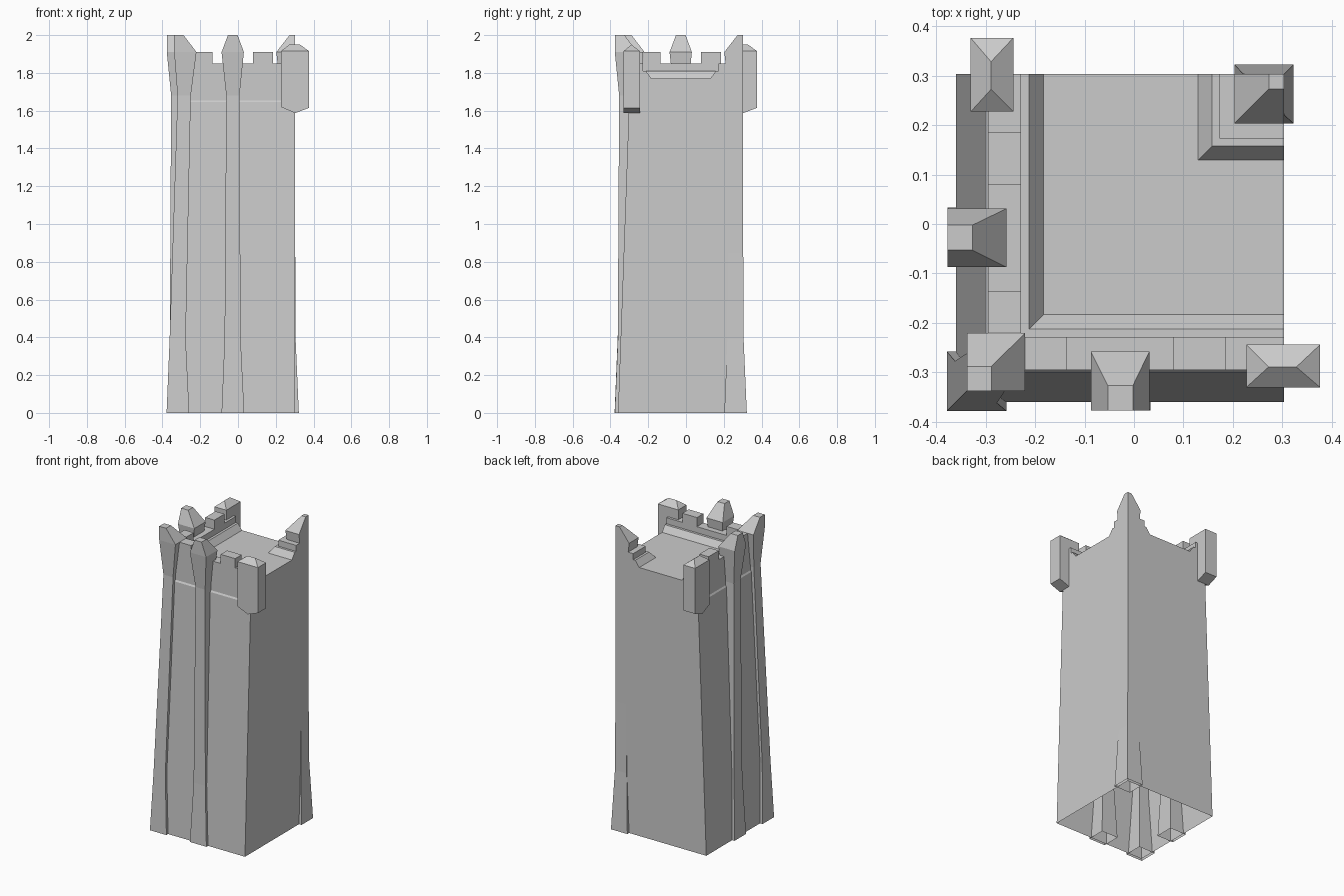
import bpy, bmesh

if "Cube" in bpy.data.objects:
    bpy.data.objects.remove(bpy.data.objects["Cube"])

E = 0.303  # flat back and right wall planes


def finish(name, bm):
    bmesh.ops.remove_doubles(bm, verts=bm.verts, dist=1e-5)
    bmesh.ops.recalc_face_normals(bm, faces=bm.faces)
    me = bpy.data.meshes.new(name)
    bm.to_mesh(me)
    bm.free()
    ob = bpy.data.objects.new(name, me)
    bpy.context.collection.objects.link(ob)
    return ob


def face(bm, pts):
    return bm.faces.new([bm.verts.new(p) for p in pts])


def loft(bm, chains, closed):
    for a, b in zip(chains, chains[1:]):
        n = len(a)
        for i in range(n if closed else n - 1):
            j = (i + 1) % n
            face(bm, [a[i], a[j], b[j], b[i]])


def pillar(name, sections):
    """Rectangular sections (x0, x1, y0, y1, z), open base, flat top."""
    bm = bmesh.new()
    loops = [[(a, c, z), (b, c, z), (b, d, z), (a, d, z)]
             for a, b, c, d, z in sections]
    loft(bm, loops, True)
    face(bm, loops[-1])
    finish(name, bm)


def swap_xy(s):
    return (s[2], s[3], s[0], s[1], s[4])


# Tower body: sloped front and left walls with parapet and inner ledge
outer = [(-0.36, 0), (-0.301, 1.645), (-0.295, 1.655), (-0.295, 1.85),
         (-0.228, 1.85), (-0.228, 1.81), (-0.212, 1.81), (-0.183, 1.77)]
# Stepped block in the back right corner
corner = [(0.129, 1.77), (0.158, 1.81), (0.173, 1.81), (0.173, 1.85)]


def ell(p):
    a, z = p
    return [(a, E, z), (a, a, z), (E, a, z)]


bm = bmesh.new()
loft(bm, [ell(p) for p in outer], False)
loft(bm, [ell(p) for p in corner], False)
face(bm, ell(corner[-1]) + [(E, E, 1.85)])
# Roof floor
face(bm, ell(outer[-1]) + ell(corner[0])[::-1])
# Flat right and back walls, following the roof profile
edge = outer + corner + [(E, 1.85), (E, 0)]
face(bm, [(E, a, z) for a, z in edge])
face(bm, [(a, E, z) for a, z in edge][::-1])
finish("tower_body", bm)

# Merlons along the front and left parapets
for i, (a, b) in enumerate([(-0.295, -0.136), (0.08, 0.186)]):
    for side in ("front", "left"):
        secs = [(a, b, -0.295, -0.228, z) for z in (1.85, 1.91)]
        if side == "left":
            secs = [swap_xy(s) for s in secs]
        pillar(f"{side}_merlon_{i}", secs)

# Middle buttresses on the front and left walls
mid = [(-0.087, 0.033, -0.377, -0.258, 0),
       (-0.071, 0.014, -0.361, -0.275, 0.39),
       (-0.062, 0.008, -0.354, -0.283, 1.68),
       (-0.087, 0.031, -0.377, -0.258, 1.91),
       (-0.053, -0.002, -0.377, -0.326, 2.0)]
pillar("front_buttress", mid)
pillar("left_buttress", [swap_xy(s) for s in mid])

# Corner buttresses with square plans: (low, high, z)
front_left = [(-0.378, -0.258, 0), (-0.362, -0.277, 0.39), (-0.32, -0.25, 1.68),
              (-0.338, -0.22, 1.91), (-0.338, -0.288, 2.0)]
back_right = [(0.203, 0.322, 0), (0.219, 0.305, 0.39), (0.228, 0.301, 1.3),
              (0.228, E, 1.68), (0.203, E, 1.91), (0.273, E, 2.0)]
for name, rows in (("front_left_buttress", front_left),
                   ("back_right_buttress", back_right)):
    pillar(name, [(a, b, a, b, z) for a, b, z in rows])

# Hanging turrets on the two other corners, with hipped roofs
for name, flip in (("front_right_turret", False), ("back_left_turret", True)):
    bm = bmesh.new()
    x0, x1, y0, y1 = 0.227, 0.376, -0.33, -0.244
    prof = [(x0, 1.915), (x0, 1.62), (0.302, 1.587), (x1, 1.615), (x1, 1.915)]
    f = [(x, y0, z) for x, z in prof]
    b = [(x, y1, z) for x, z in prof]
    loft(bm, [f, b], False)
    face(bm, f)
    face(bm, b[::-1])
    r0, r1 = (0.272, -0.289, 1.95), (0.328, -0.289, 1.95)
    face(bm, [f[0], f[4], r1, r0])
    face(bm, [b[4], b[0], r0, r1])
    face(bm, [b[0], f[0], r0])
    face(bm, [f[4], b[4], r1])
    if flip:
        for v in bm.verts:
            v.co.x, v.co.y = v.co.y, v.co.x
    finish(name, bm)
